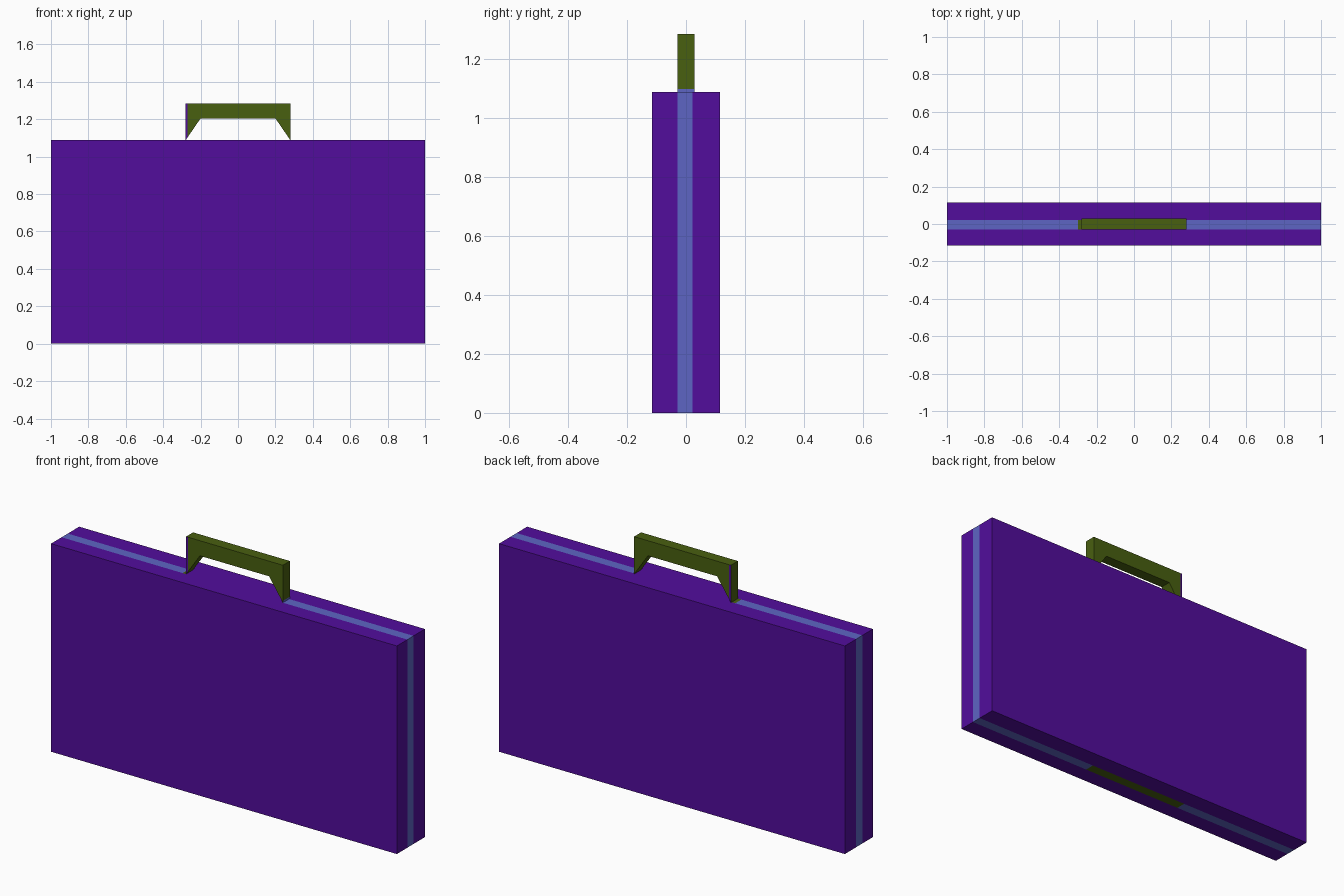
import bpy, bmesh

if "Cube" in bpy.data.objects:
    bpy.data.objects.remove(bpy.data.objects["Cube"])

W, D, H = 1.0, 0.116, 1.088      # half width, half depth, body height
S0, S1 = -0.029, 0.022           # stripe limits in y
HX, HT, HY = 0.28, 1.284, 0.029  # handle half length, top, half thickness


def material(name, rgb):
    m = bpy.data.materials.new(name)
    m.diffuse_color = (*rgb, 1)
    m.use_nodes = True
    m.node_tree.nodes["Principled BSDF"].inputs["Base Color"].default_value = m.diffuse_color
    return m


MATS = [material("purple", (0.085, 0.004, 0.335)),
        material("blue", (0.111, 0.130, 0.550)),
        material("olive", (0.066, 0.116, 0.005))]
PURPLE, BLUE, OLIVE = range(3)


def cut(bm, axis, value):
    """Slice every face with an axis-aligned plane."""
    co, no = [0, 0, 0], [0, 0, 0]
    co[axis], no[axis] = value, 1
    bmesh.ops.bisect_plane(bm, geom=bm.verts[:] + bm.edges[:] + bm.faces[:],
                           plane_co=co, plane_no=no, dist=1e-5)


def finish(bm, name, rule):
    bmesh.ops.recalc_face_normals(bm, faces=bm.faces)
    bm.normal_update()
    for f in bm.faces:
        f.material_index = rule(f.calc_center_median(), f.normal)
    me = bpy.data.meshes.new(name)
    bm.to_mesh(me)
    bm.free()
    for m in MATS:
        me.materials.append(m)
    ob = bpy.data.objects.new(name, me)
    bpy.context.collection.objects.link(ob)


# Case body, with the seam stripe cut into its rim
bm = bmesh.new()
bmesh.ops.create_cube(bm, size=1)
for v in bm.verts:
    v.co = (v.co.x * 2 * W, v.co.y * 2 * D, (v.co.z + 0.5) * H)
for axis, value in ((1, S0), (1, S1), (0, -0.3), (0, -HX), (0, HX)):
    cut(bm, axis, value)


def body_rule(c, n):
    if abs(n.y) > 0.5 or not S0 < c.y < S1:
        return PURPLE
    if n.z < -0.5 and -0.3 < c.x < HX:
        return OLIVE                       # patch below the case
    if n.z > 0.5 and -HX < c.x < HX:
        return PURPLE                      # gap under the handle
    if n.z > 0.5 and -0.3 < c.x < -HX:
        return OLIVE
    return BLUE


finish(bm, "case_body", body_rule)

# Handle: extruded profile with tapering legs
FOOT = H + 0.01
profile = [(-HX, H), (-0.2, 1.205), (0.2, 1.205), (HX, H),
           (HX, FOOT), (HX, HT), (-HX, HT)]
bm = bmesh.new()
face = bm.faces.new([bm.verts.new((x, -HY, z)) for x, z in profile])
ext = bmesh.ops.extrude_face_region(bm, geom=[face])
for g in ext["geom"]:
    if isinstance(g, bmesh.types.BMVert):
        g.co.y = HY
cut(bm, 0, -0.27)


def handle_rule(c, n):
    if abs(n.y) > 0.5 and c.x < -0.27:
        return PURPLE                      # thin edge on the left leg
    if n.x > 0.9 and c.z < FOOT:
        return BLUE                        # stripe runs onto the foot
    return OLIVE


finish(bm, "handle", handle_rule)
